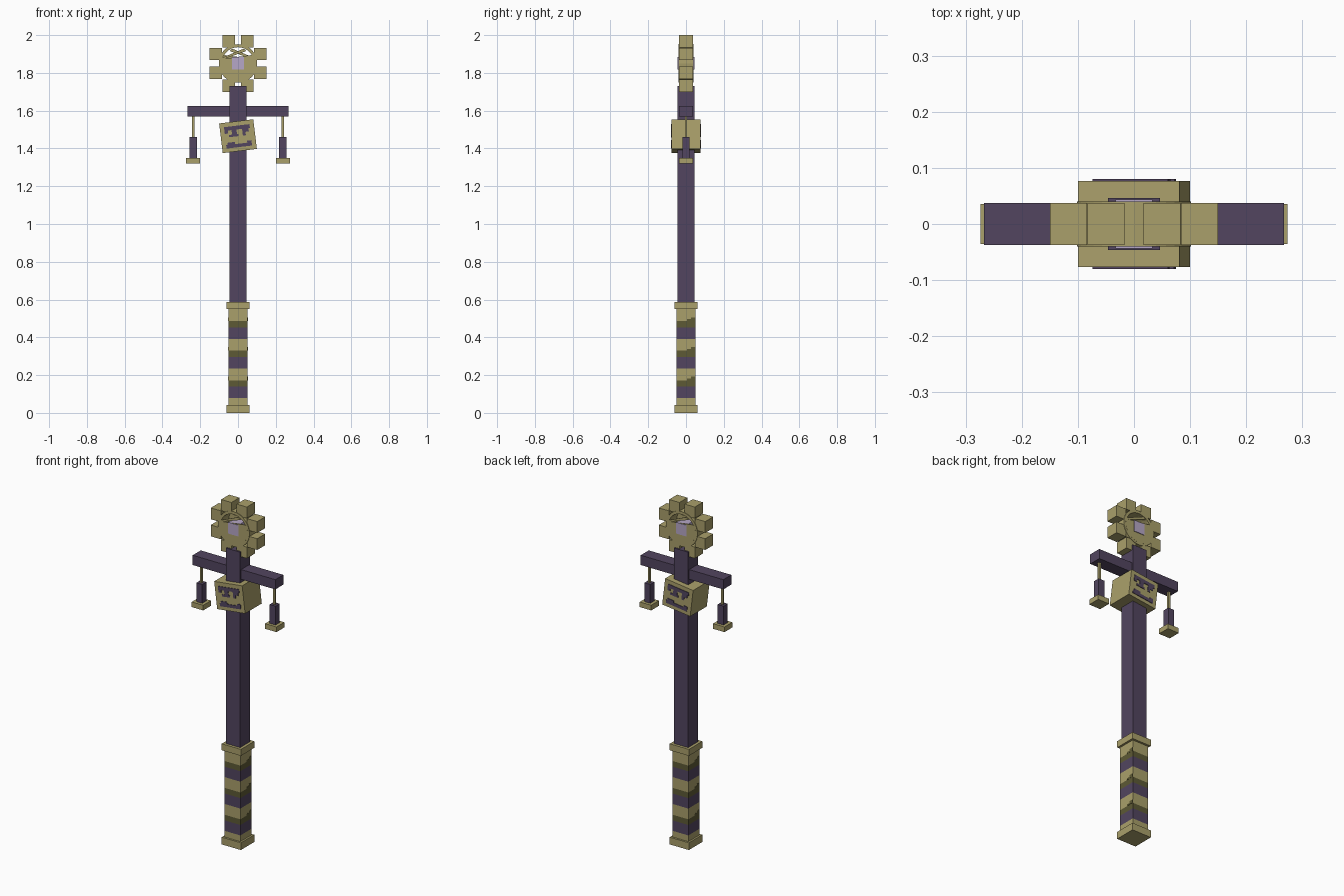
import bpy, bmesh, math
from mathutils import Matrix, Vector

if "Cube" in bpy.data.objects:
    bpy.data.objects.remove(bpy.data.objects["Cube"])


def material(name, rgb):
    m = bpy.data.materials.new(name)
    m.use_nodes = True
    m.diffuse_color = (*rgb, 1)
    m.node_tree.nodes["Principled BSDF"].inputs["Base Color"].default_value = (*rgb, 1)
    return m


GOLD = material("pale gold", (0.40, 0.35, 0.145))
PURPLE = material("dusk purple", (0.085, 0.060, 0.115))
OLIVE = material("dark olive", (0.11, 0.10, 0.035))
LILAC = material("lilac", (0.47, 0.39, 0.57))


def finish(name, bm, mat):
    bmesh.ops.recalc_face_normals(bm, faces=bm.faces)
    mesh = bpy.data.meshes.new(name)
    bm.to_mesh(mesh)
    bm.free()
    mesh.materials.append(mat)
    ob = bpy.data.objects.new(name, mesh)
    bpy.context.collection.objects.link(ob)
    return ob


def box(name, x, y, z, mat):
    """Box from (low, high) spans on each axis."""
    bm = bmesh.new()
    bmesh.ops.create_cube(bm, size=1)
    spans = (x, y, z)
    for v in bm.verts:
        v.co = Vector([(a + b) / 2 + c * (b - a) for c, (a, b) in zip(v.co, spans)])
    return finish(name, bm, mat)


def sym(r):
    return (-r, r)


def prism(name, outline, y, mat):
    """Extrude an outline in the xz plane through the span y."""
    bm = bmesh.new()
    face = bm.faces.new([bm.verts.new((px, y[0], pz)) for px, pz in outline])
    ext = bmesh.ops.extrude_face_region(bm, geom=[face])["geom"]
    moved = [g for g in ext if isinstance(g, bmesh.types.BMVert)]
    bmesh.ops.translate(bm, verts=moved, vec=(0, y[1] - y[0], 0))
    return finish(name, bm, mat)


# Shaft and banded grip
box("shaft", sym(0.046), sym(0.046), (0.55, 1.73), PURPLE)
box("base_cap", sym(0.062), sym(0.062), (0, 0.042), GOLD)
box("grip_collar", sym(0.062), sym(0.062), (0.55, 0.588), GOLD)
box("grip_foot", sym(0.051), sym(0.051), (0.042, 0.078), GOLD)
for i in range(3):
    z = 0.078 + i * 0.157
    box(f"grip_purple_band_{i}", sym(0.051), sym(0.051), (z, z + 0.061), PURPLE)
    box(f"grip_olive_band_{i}", sym(0.051), sym(0.051), (z + 0.061, z + 0.094), OLIVE)
    box(f"grip_gold_band_{i}", sym(0.051), sym(0.051), (z + 0.094, z + 0.157), GOLD)
    for s in (-1, 1):
        for k in range(2):
            ys = sorted((s * (0.005 + 0.022 * k), s * 0.051))
            zs = (z + 0.094 + 0.01 * k, z + 0.104 + 0.01 * k)
            box(f"grip_step_{i}_{k}_{s}", sorted((s * 0.050, s * 0.052)), ys, zs, OLIVE)

# Crossbar and hanging charms
box("crossbar", sym(0.267), sym(0.037), (1.568, 1.625), PURPLE)
for side, s in (("left", 1), ("right", -1)):
    def around(r):
        return (s * 0.237 - r, s * 0.237 + r)
    box(side + "_cord", around(0.006), sym(0.006), (1.455, 1.57), GOLD)
    box(side + "_charm", around(0.019), sym(0.019), (1.348, 1.46), PURPLE)
    box(side + "_charm_foot", around(0.037), sym(0.036), (1.32, 1.35), GOLD)

# Tilted block with a raised rune on both faces
tilt = Matrix.Translation((0, 0, 1.465)) @ Matrix.Rotation(math.radians(-7), 4, "Y")
box("tilted_block", sym(0.091), sym(0.077), sym(0.079), GOLD).matrix_world = tilt
RUNE = [  # x low, x high, z low, z high
    (-0.068, 0.068, 0.036, 0.056), (-0.068, -0.05, 0.02, 0.036),
    (-0.03, -0.004, 0.008, 0.036), (-0.048, 0.004, 0.0, 0.012),
    (0.026, 0.06, 0.018, 0.036), (0.026, 0.042, 0.0, 0.018),
    (-0.068, 0.068, -0.058, -0.04), (-0.06, -0.02, -0.04, -0.028),
    (0.045, 0.068, -0.04, -0.03),
]
for face, s in (("front", -1), ("back", 1)):
    for i, (a, b, c, d) in enumerate(RUNE):
        xs = sorted((-s * a, -s * b))
        box(f"rune_{face}_{i}", xs, sorted((s * 0.076, s * 0.080)), (c, d),
            PURPLE).matrix_world = tilt

# Ring head
CZ, R_OUT, R_IN, N = 1.85, 0.102, 0.086, 32


def polar(r, a):
    return (r * math.cos(a), CZ + r * math.sin(a))


bm = bmesh.new()
loops = []
for r, y in ((R_OUT, -0.04), (R_OUT, 0.04), (R_IN, 0.04), (R_IN, -0.04)):
    pts = [polar(r, 2 * math.pi * i / N) for i in range(N)]
    loops.append([bm.verts.new((px, y, pz)) for px, pz in pts])
for k in range(4):
    a, b = loops[k], loops[(k + 1) % 4]
    for i in range(N):
        j = (i + 1) % N
        bm.faces.new((a[i], a[j], b[j], b[i]))
finish("head_ring", bm, GOLD)

# Webs that close the lower part of the ring, with a thin slanted strut above
start, end = math.radians(165), math.radians(390)
arc = [polar(R_IN + 0.004, start + (end - start) * i / 20) for i in range(21)]
strut = [(-0.084, CZ + 0.03), (-0.08, CZ + 0.022), (0.045, CZ + 0.066), (0.03, CZ + 0.078)]
for face, s in (("front", -1), ("back", 1)):
    ys = sorted((s * 0.036, s * 0.0405))
    prism(f"ring_web_{face}", [(-s * px, pz) for px, pz in arc], ys, GOLD)
    prism(f"ring_strut_{face}", [(-s * px, pz) for px, pz in strut], ys, GOLD)

# Gem and the eight blocks around the ring
box("gem", sym(0.033), sym(0.044), (CZ - 0.033, CZ + 0.033), LILAC)
for i, (cx, cz) in enumerate([(a * sx, b * sz) for a, b in ((0.05, 0.117), (0.117, 0.05))
                              for sx in (-1, 1) for sz in (-1, 1)]):
    box(f"ring_block_{i}", (cx - 0.033, cx + 0.033), sym(0.037),
        (CZ + cz - 0.033, CZ + cz + 0.033), GOLD)
